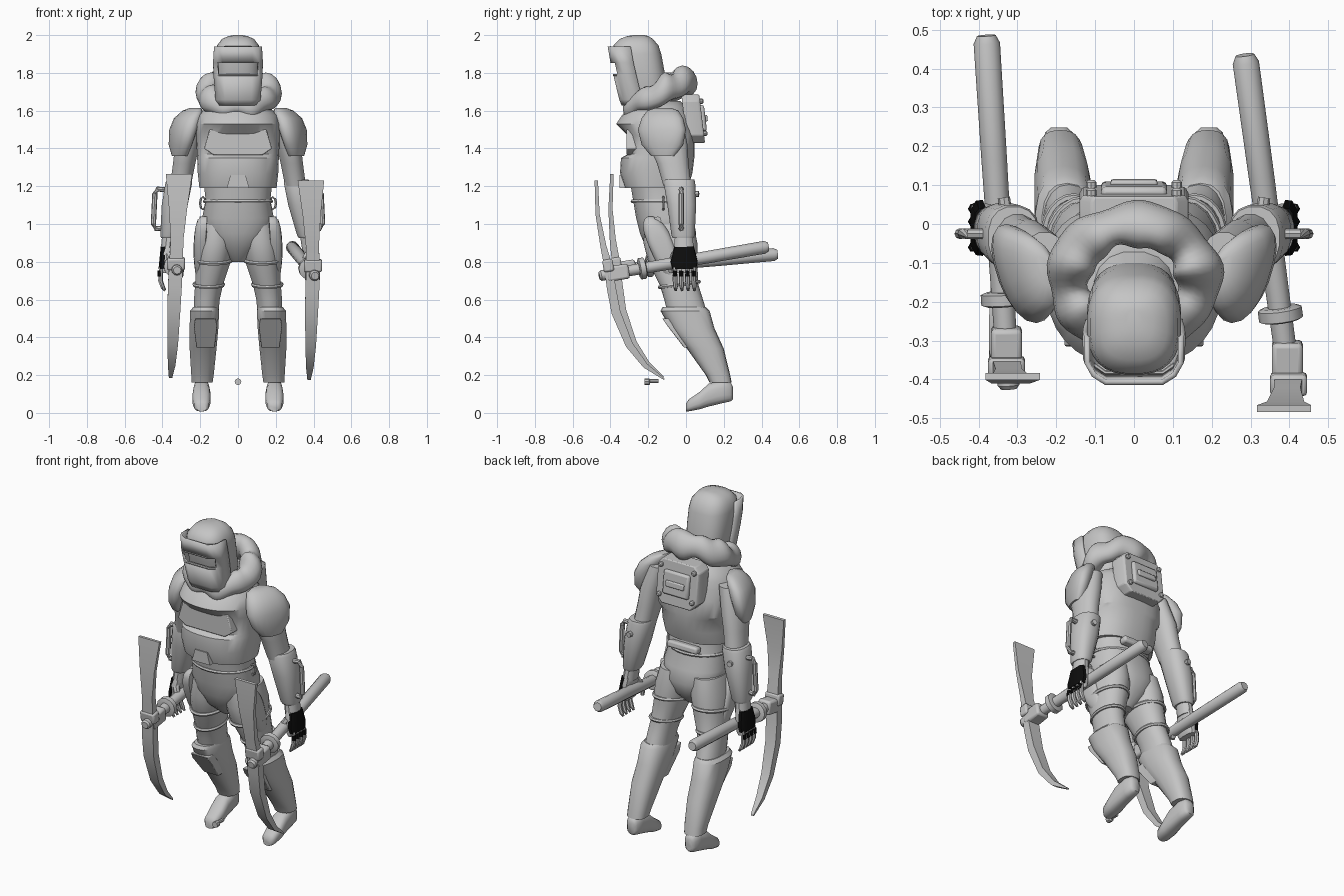
import bpy, bmesh, math
from mathutils import Vector as V, Euler


def material(name, c):
    m = bpy.data.materials.new(name)
    m.diffuse_color = (c, c, c, 1)
    return m


GREY = material("plain grey", 0.56)
BLACK = material("glove black", 0.004)


def finish(name, bm, mat=GREY, bevel=0, angle=35):
    bmesh.ops.recalc_face_normals(bm, faces=bm.faces)
    me = bpy.data.meshes.new(name)
    bm.to_mesh(me)
    bm.free()
    ob = bpy.data.objects.new(name, me)
    bpy.context.collection.objects.link(ob)
    me.materials.append(mat)
    if bevel:
        b = ob.modifiers.new("bevel", 'BEVEL')
        b.width, b.segments = bevel, 2
    bpy.ops.object.select_all(action='DESELECT')
    ob.select_set(True)
    bpy.context.view_layer.objects.active = ob
    bpy.ops.object.shade_smooth_by_angle(angle=math.radians(angle))
    return ob


def skin(name, rings, closed=False, mat=GREY, bevel=0, angle=35):
    """Join equal point loops into one surface."""
    bm = bmesh.new()
    vs = [[bm.verts.new(p) for p in r] for r in rings]
    n = len(rings[0])
    for i in range(len(vs) if closed else len(vs) - 1):
        a, b = vs[i], vs[(i + 1) % len(vs)]
        for j in range(n):
            k = (j + 1) % n
            bm.faces.new((a[j], a[k], b[k], b[j]))
    if not closed:
        bm.faces.new(vs[0])
        bm.faces.new(vs[-1])
    return finish(name, bm, mat, bevel, angle)


def loft(name, rows, n=20, p=2.3, s=1, shear=0, angle=35):
    """Rows are z, centre x, y front, y back, half width and an optional squareness."""
    def loop(z, cx, y0, y1, rx, q=p):
        out = []
        for i in range(n):
            a = 2 * math.pi * (i + .5) / n
            c, d = math.cos(a), math.sin(a)
            dy = (y1 - y0) / 2 * math.copysign(abs(d) ** (2 / q), d)
            out.append((s * (cx + rx * math.copysign(abs(c) ** (2 / q), c) + shear * dy), (y0 + y1) / 2 + dy, z))
        return out
    return skin(name, [loop(*r) for r in rows], angle=angle)


def tube(name, pts, rad, n=8, mat=GREY, closed=False):
    pts = [V(p) for p in pts]
    m = len(pts)
    rad = rad if isinstance(rad, (list, tuple)) else [rad] * m
    rings = []
    for i, p in enumerate(pts):
        t = (pts[(i + 1) % m] - pts[i - 1]) if closed else pts[min(i + 1, m - 1)] - pts[max(i - 1, 0)]
        t.normalize()
        ref = V((0, 0, 1)) if abs(t.z) < .8 else V((0, 1, 0))
        u = t.cross(ref).normalized()
        w = u.cross(t)
        rings.append([p + rad[i] * (u * math.cos(6.28319 * j / n) + w * math.sin(6.28319 * j / n)) for j in range(n)])
    return skin(name, rings, closed=closed, mat=mat)


def box(name, loc, size, rot=(0, 0, 0), bevel=.008):
    bm = bmesh.new()
    bmesh.ops.create_cube(bm, size=1)
    e = Euler(rot).to_matrix()
    for v in bm.verts:
        v.co = e @ V([v.co[i] * size[i] for i in range(3)]) + V(loc)
    return finish(name, bm, GREY, bevel)


def band(name, cx, cy, z, rx, ry, r, tilt=0, s=1):
    """Strap running round a limb."""
    pts = []
    for i in range(24):
        a = i * math.pi / 12
        pts.append((s * (cx + rx * math.cos(a)), cy + ry * math.sin(a), z + tilt * math.sin(a)))
    tube(name, pts, r, 6, closed=True)


# --- torso: pelvis, waist, stepped chest armour, neck
loft("pelvis", [(.80, 0, -.13, -.04, .04), (.87, 0, -.21, .03, .11), (.95, 0, -.245, .055, .175),
                (1.03, 0, -.265, .04, .192), (1.12, 0, -.28, .01, .172), (1.24, 0, -.30, 0, .185)], 24)
loft("chest_armour", [(1.19, 0, -.325, .01, .205), (1.27, 0, -.35, .035, .214), (1.35, 0, -.345, .045, .217),
                      (1.37, 0, -.305, .045, .218, 2.9), (1.47, 0, -.31, .045, .222, 2.9), (1.53, 0, -.37, .04, .225, 2.2),
                      (1.575, 0, -.34, .03, .21, 2.3), (1.62, 0, -.29, .0, .165), (1.65, 0, -.25, -.03, .11)], 32, 2.4)
loft("neck", [(1.58, 0, -.28, -.03, .12), (1.72, 0, -.28, -.11, .09)], 16)
skin("chest_panel", [[(x, y, z) for x, z in ((-.18, 1.4), (-.15, 1.5), (.15, 1.5), (.18, 1.4), (.13, 1.365), (-.13, 1.365))]
                     for y in (-.315, -.25)], bevel=.005)
skin("belly_plate", [[(x, y, z) for x, z in ((-.06, 1.19), (-.04, 1.26), (.04, 1.26), (.06, 1.19))] for y in (-.352, -.28)])
band("belt", 0, -.135, 1.12, .176, .148, .01)
box("back_pouch", (0, .02, 1.16), (.2, .05, .04), (.15, 0, 0), .012)

# --- ruffled scarf, high at the back
rings = []
for i in range(64):
    a = 2 * math.pi * i / 64
    back = (1 + math.sin(a)) / 2
    r = .044 + .012 * back + .008 * abs(math.cos(a)) + .006 * math.sin(5 * a + 1) + .004 * math.sin(9 * a)
    c = V((.168 * math.cos(a), -.145 + .145 * math.sin(a), 1.625 + .14 * back + .008 * math.sin(7 * a)))
    out = V((math.cos(a), math.sin(a), -.25)).normalized()
    rings.append([c + out * r * math.cos(b * math.pi / 7) + V((0, 0, r * 1.2 * math.sin(b * math.pi / 7)))
                  for b in range(14)])
skin("scarf", rings, closed=True, angle=60)

# --- helmet and slotted face mask
loft("helmet", [(1.655, 0, -.325, -.10, .103), (1.70, 0, -.34, -.1, .115), (1.80, 0, -.365, -.112, .121),
                (1.90, 0, -.388, -.13, .121), (1.945, 0, -.385, -.145, .112), (1.98, 0, -.35, -.175, .085),
                (1.995, 0, -.31, -.2, .05), (2.0, 0, -.28, -.22, .02)], 28, 2.6, angle=60)
bm = bmesh.new()
grid = []
for z, front, w in ((1.63, -.335, .106), (1.66, -.347, .113), (1.79, -.378, .123), (1.855, -.393, .125), (1.94, -.408, .12)):
    half = [(w, front + .115), (w, front + .05), (w * .86, front + .02), (w * .6, front)]
    row = half + [(-x, y) for x, y in reversed(half)]
    grid.append([bm.verts.new((x, y, z)) for x, y in row])
for r in range(4):
    for c in range(7):
        if not (r == 2 and 2 <= c <= 4):
            bm.faces.new((grid[r][c], grid[r][c + 1], grid[r + 1][c + 1], grid[r + 1][c]))
mask = finish("face_mask", bm)
sol = mask.modifiers.new("thickness", 'SOLIDIFY')
sol.thickness, sol.offset = .014, 0
for z, y in ((1.788, -.382), (1.858, -.397)):
    tube("slot_rim", [(-.105, y + .022, z), (-.074, y, z), (.074, y, z), (.105, y + .022, z)], .006, 6)

# --- back unit with cover and bolts
tilt = (.12, 0, 0)
skin("back_unit", [[(x * k, y - .12 * (z - 1.56), z) for x, z in
                    ((-.14, 1.47), (-.1, 1.43), (.1, 1.43), (.14, 1.47), (.14, 1.65), (.11, 1.685), (-.11, 1.685), (-.14, 1.65))]
                   for y, k in ((-.01, 1), (.07, 1), (.085, .94))], bevel=.005)
box("back_cover", (0, .085, 1.56), (.17, .036, .14), tilt, .012)
box("back_grip", (0, .104, 1.56), (.12, .02, .035), tilt, .006)
for x in (-.11, .11):
    for z in (1.48, 1.65):
        y = .085 - .12 * (z - 1.56)
        tube("back_bolt", [(x, y - .01, z), (x, y + .012, z), (x, y + .018, z)], [.014, .014, .008])

# --- mirrored limbs
boot = ((0, .008, .05, .025), (.015, .008, .072, .04), (.07, .018, .11, .048), (.12, .033, .155, .047),
        (.19, .05, .175, .043), (.235, .06, .165, .036), (.248, .07, .14, .022))
for s in (-1, 1):
    loft("shoulder_pad", [(1.36, .308, -.185, -.06, .036), (1.42, .305, -.235, -.015, .05), (1.5, .29, -.255, 0, .06),
                          (1.56, .268, -.235, -.015, .06), (1.6, .24, -.205, -.04, .045), (1.615, .225, -.16, -.08, .025)],
         18, 2.3, s, .3, 45)
    loft("upper_arm", [(1.56, .23, -.2, -.02, .06), (1.42, .268, -.2, .01, .066), (1.32, .285, -.155, .015, .06),
                       (1.2, .305, -.12, .03, .056)], 16, 2.2, s)
    loft("bracer", [(1.235, .31, -.115, .045, .065), (1.22, .313, -.12, .05, .072), (1.1, .335, -.1, .055, .07),
                    (.94, .362, -.078, .047, .05), (.925, .365, -.07, .04, .043)], 16, 2.4, s)
    loft("wrist", [(.94, .365, -.06, .035, .038), (.86, .375, -.065, .045, .036)], 12, 2.2, s)
    tube("bracer_handle", [(s * .38, -.025, 1.18), (s * .425, -.025, 1.185), (s * .44, -.025, 1.16),
                           (s * .448, -.025, 1.0), (s * .435, -.025, .975), (s * .39, -.025, .98)], .014)
    tube("bracer_bolt", [(s * .33, .035, 1.16), (s * .335, .068, 1.16)], .016)
    # hand with dark knuckle guard
    loft("palm", [(.89, .372, -.06, .04, .03), (.84, .38, -.075, .053, .032), (.76, .385, -.075, .053, .028),
                  (.74, .387, -.068, .048, .02)], 14, 2.6, s)
    skin("glove_guard", [[(s * (x + .1 * (.81 - z)), y * k - .01, z) for y, z in
                          ((-.06, .762), (-.07, .80), (-.05, .878), (.05, .88), (.07, .80), (.062, .762))]
                         for x, k in ((.388, 1.03), (.406, 1), (.416, .75))], mat=BLACK)
    for i in range(4):
        y = -.058 + .033 * i
        tube("knuckle", [(s * .413, y, .752), (s * .415, y - .002, .722)], .0125, 6, BLACK)
        tube("finger", [(s * .408, y, .77), (s * .411, y, .70), (s * .398, y + .003, .665), (s * .385, y + .004, .648)],
             [.011, .013, .012, .007], 7)
    tube("thumb", [(s * .37, -.06, .84), (s * .345, -.08, .79), (s * .345, -.08, .74)], [.02, .017, .011], 7)
    # thigh, straps and domed side plate
    loft("thigh", [(1.0, .105, -.22, .04, .085), (.9, .118, -.225, .06, .1), (.8, .13, -.2, .06, .092),
                   (.68, .153, -.14, .065, .075), (.6, .165, -.115, .09, .069), (.5, .17, -.09, .12, .065)], 18, 2.2, s)
    band("thigh_strap", .13, -.07, .81, .094, .132, .011, .02, s)
    band("knee_strap", .155, -.035, .68, .077, .104, .01, .015, s)
    plate = []
    for x, k in ((.175, 1), (.205, 1), (.224, .9), (.234, .68), (.237, .4)):
        ring = []
        for i in range(20):
            a = math.pi * (i + .5) / 10
            t = math.copysign(abs(math.sin(a)) ** .75, math.sin(a))
            ring.append((s * (x - .012 * abs(t) * k), -.12 + .068 * math.cos(a) * k * (1 + .15 * t) - .07 * t * k, .862 + .18 * t * k))
        plate.append(ring)
    skin("thigh_plate", plate, angle=50)
    tube("waist_loop", [(s * (.185 + .016 * math.cos(a * .7854)), -.12, 1.11 + .033 * math.sin(a * .7854)) for a in range(8)],
         .006, 6, closed=True)
    tube("hip_bolt", [(s * .18, -.15, 1.02), (s * .205, -.15, 1.02)], .02)
    # greave, shin plate and boot
    loft("greave", [(.56, .172, -.125, .105, .066), (.54, .177, -.135, .125, .078), (.45, .18, -.085, .15, .077),
                    (.34, .185, .005, .2, .072), (.2, .188, .105, .234, .06), (.16, .19, .125, .242, .056)], 18, 2.5, s)
    skin("shin_plate", [[(s * (.172 + x), y0 + dy, z) for x, z, y0 in
                         ((-.055, .5, -.115), (.055, .5, -.115), (.062, .46, -.09), (.048, .345, 0), (-.048, .345, 0), (-.062, .46, -.09))]
                        for dy in (-.01, .05)], bevel=.004)
    skin("boot", [[(s * (.193 + rx * math.copysign(abs(math.cos(a)) ** .75, math.cos(a))), y,
                    (z0 + z1) / 2 + (z1 - z0) / 2 * math.copysign(abs(math.sin(a)) ** .7, math.sin(a)))
                   for a in [math.pi * (i + .5) / 8 for i in range(16)]] for y, z0, z1, rx in boot], angle=50)


# --- picks: handle, collar, bracket, broad upper blade and curved spike
def pick(rear, front, blade, x_top, x_mid, x_tip):
    rear, front = V(rear), V(front)
    d = (front - rear).normalized()
    at = lambda t: rear.lerp(front, t)
    tube("pick_handle", [rear, rear + d * .02, at(.35), at(.7), front - d * .01, front],
         [.024, .034, .033, .03, .028, .02], 12)
    tube("pick_collar", [at(.725), at(.73), at(.76), at(.765)], [.045, .057, .057, .045], 12)
    box("pick_bracket", at(.89), (.08, .12, .08), (.16, 0, 0), .012)
    box("pick_socket", (x_mid, blade[3][0], blade[3][1]), (.095, .055, .065), (.16, 0, 0), .01)
    wide = (.07, .048, .034, .036, .037, .034, .028, .02, .009)
    thick = (.009, .011, .016, .022, .024, .024, .02, .014, .004)
    rings = []
    for i, (y, z) in enumerate(blade):
        a, b = blade[max(i - 1, 0)], blade[min(i + 1, 8)]
        t = V((0, b[0] - a[0], b[1] - a[1])).normalized()
        nrm = V((0, -t.z, t.y)) * thick[i]
        x = x_top + (x_mid - x_top) * i / 3 if i < 3 else x_mid + (x_tip - x_mid) * (i - 3) / 5
        c = V((x, y, z))
        w = V((wide[i], 0, 0))
        rings.append([c - w + nrm, c + w + nrm, c + w - nrm, c - w - nrm])
    skin("pick_blade", rings)


pick((.285, .435, .88), (.408, -.46, .725),
     ((-.475, 1.23), (-.468, 1.05), (-.437, .88), (-.412, .78), (-.395, .66), (-.37, .53), (-.30, .36), (-.215, .25), (-.115, .178)),
     .386, .398, .376)
pick((-.38, .485, .84), (-.322, -.425, .755),
     ((-.392, 1.265), (-.4, 1.08), (-.388, .92), (-.37, .79), (-.36, .68), (-.34, .54), (-.28, .37), (-.205, .26), (-.12, .188)),
     -.312, -.328, -.357)

# --- small loose bolt
tube("loose_bolt", [(0, -.22, .165), (0, -.195, .165), (0, -.19, .168), (0, -.145, .168)], [.018, .018, .011, .011])
